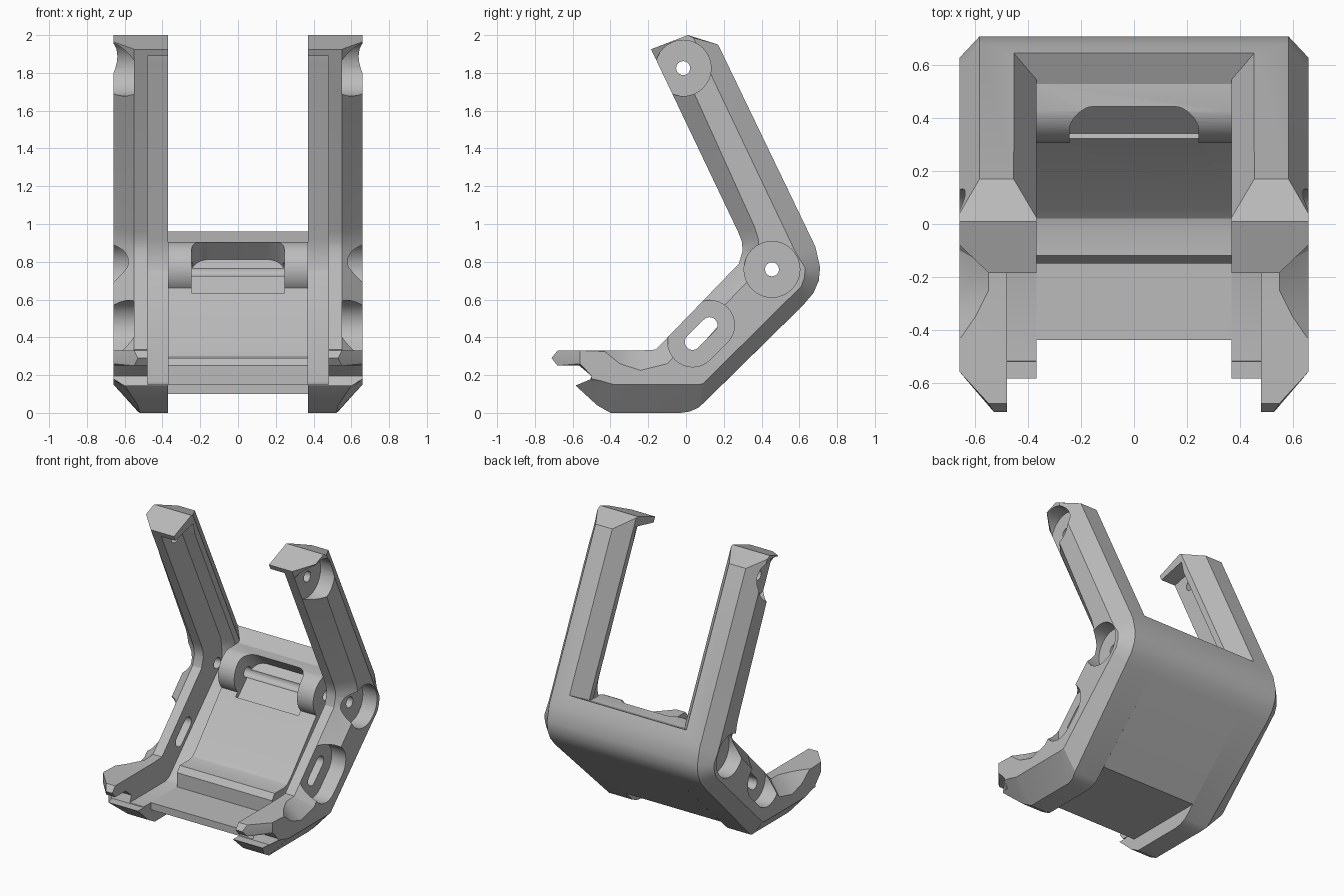
import bpy, bmesh, math

if "Cube" in bpy.data.objects:
    bpy.data.objects.remove(bpy.data.objects["Cube"])

grey = bpy.data.materials.new("plain grey")
grey.use_nodes = True
grey.diffuse_color = (0.5, 0.5, 0.5, 1)
grey.node_tree.nodes["Principled BSDF"].inputs["Base Color"].default_value = (0.5, 0.5, 0.5, 1)


def loft(name, rings):
    """Solid skinned through rings of matching points, capped at both ends."""
    bm = bmesh.new()
    loops = [[bm.verts.new(p) for p in ring] for ring in rings]
    n = len(loops[0])
    for a, b in zip(loops, loops[1:]):
        for i in range(n):
            j = (i + 1) % n
            bm.faces.new((a[i], a[j], b[j], b[i]))
    bm.faces.new(loops[0])
    bm.faces.new(loops[-1])
    bmesh.ops.recalc_face_normals(bm, faces=bm.faces)
    mesh = bpy.data.meshes.new(name)
    bm.to_mesh(mesh)
    bm.free()
    mesh.materials.append(grey)
    obj = bpy.data.objects.new(name, mesh)
    bpy.context.collection.objects.link(obj)
    return obj


def prism(name, profile, x0, x1):
    return loft(name, [[(x, y, z) for y, z in profile] for x in (x0, x1)])


def activate(obj):
    bpy.ops.object.select_all(action='DESELECT')
    obj.select_set(True)
    bpy.context.view_layer.objects.active = obj


def cut(obj, cutter):
    mod = obj.modifiers.new("cut", 'BOOLEAN')
    mod.operation, mod.solver, mod.object = 'DIFFERENCE', 'EXACT', cutter
    activate(obj)
    bpy.ops.object.modifier_apply(modifier=mod.name)
    bpy.data.objects.remove(cutter)


def arc(cy, cz, r, a0, a1, n=16):
    return [(cy + r * math.cos(math.radians(a0 + (a1 - a0) * i / n)),
             cz + r * math.sin(math.radians(a0 + (a1 - a0) * i / n))) for i in range(n + 1)]


def capsule(cy, cz, r, half):
    """Rounded slot outline lying along the 45 degree slope."""
    d = half * math.sqrt(0.5)
    pts = arc(cy + d, cz + d, r, -45, 135) + arc(cy - d, cz - d, r, 135, 315)
    return pts if half else pts[:16] + pts[17:33]


# Side frame: y, z of the outline, x where the chamfer starts, y, z on the outer face
FRAME = [
    (-.40, 0, .52, -.38, .15), (-.03, 0, .52, .06, .15), (.02, .007, .53, .075, .151),
    (.07, .03, .55, .09, .155),
    # elbow
    (.62, .57, .585, .575, .635), (.675, .635, .585, .61, .67), (.703, .70, .585, .628, .72),
    (.71, .77, .585, .63, .77), (.685, .88, .585, .585, .84),
    # top cap
    (.17, 1.95, .585, .04, 1.985), (.01, 2.0, .60, .01, 2.0), (-.185, 1.925, .55, -.08, 1.965),
    # inner bend
    (.275, .96, .55, .365, .98), (.295, .91, .55, .383, .92), (.30, .86, .55, .388, .85),
    (.28, .79, .55, .37, .74),
    # scallop and foot
    (-.16, .335, .55, -.10, .26), (-.25, .33, .55, -.24, .225), (-.35, .33, .60, -.35, .26),
    (-.43, .33, .655, -.43, .325), (-.68, .33, .55, -.56, .33), (-.712, .29, .53, -.56, .29),
    (-.68, .25, .55, -.56, .26), (-.565, .25, .62, -.55, .25), (-.50, .195, .62, -.50, .195),
    (-.52, .145, .62, -.50, .18), (-.585, .145, .60, -.45, .17), (-.47, .04, .53, -.40, .155),
]
frame = loft("side_frames", [
    [(.37, p[0], p[1]) for p in FRAME],
    [(p[2], p[0], p[1]) for p in FRAME],
    [(.66, p[3], p[4]) for p in FRAME],
])

# Stepped recess along the inner front edge
recess = [(-.9, .15), (-.12, .15), (-.08, .165), (.46, .705), (.50, .755), (.51, .81), (.495, .92),
          (.05, 1.85), (.03, 1.935), (-.185, 1.885), (-.5, 1.8), (-.5, .9), (-.9, .5)]
cut(frame, prism("recess_cutter", recess, .30, .48))

# Chamfer along the inner back edge of the arm
u, n, p0 = (-.434, .901), (.901, .434), (.6465, .96)
section = [(.4627, .01), (.35, -.136), (.35, .01)]
cut(frame, loft("chamfer_cutter", [
    [(x, p0[0] + d * n[0] + t * u[0], p0[1] + d * n[1] + t * u[1]) for x, d in section]
    for t in (0, 1.4)]))

# Counterbores and through holes: centre, sink radius, hole radius, slot half length
HOLES = [(-.015, 1.825, .148, .037, 0), (.455, .76, .148, .037, 0), (.08, .42, .132, .042, .063)]
for y, z, sink, hole, half in HOLES:
    cut(frame, prism("sink_cutter", capsule(y, z, sink, half), .55, .75))
    cut(frame, prism("hole_cutter", capsule(y, z, hole, half), .2, .8))

mirror = frame.modifiers.new("mirror", 'MIRROR')
activate(frame)
bpy.ops.object.modifier_apply(modifier=mirror.name)

# Central cradle: base plate, step, sloped back and round pivot bar
cradle_profile = (
    [(-.44, .10), (-.44, .15), (-.15, .15), (-.15, .25), (-.12, .29), (-.02, .29), (.02, .30), (.06, .335)]
    + arc(.455, .76, .148, 222, 100)
    + [(.53, .905), (.6465, .96)]
    + [(p[0], p[1]) for p in reversed(FRAME[4:9])]
    + [(.142, .10)])
cradle = prism("central_cradle", cradle_profile, -.37, .37)

# Rounded window in the pivot bar, cut square to the slope
s = math.sqrt(0.5)
corner = arc(.155, .207, .09, 0, 90, 10)
outline = [(-.245, .02), (.245, .02)] + corner + [(-x, t) for x, t in reversed(corner)]
cut(cradle, loft("window_cutter", [
    [(x, .32 + s * (t - h), .61 + s * (t + h)) for x, t in outline] for h in (-.012, .35)]))
cut(cradle, prism("pivot_cutter", capsule(.455, .76, .037, 0), -.5, .5))

for obj in (frame, cradle):
    activate(obj)
    bpy.ops.object.shade_smooth_by_angle(angle=math.radians(25))
